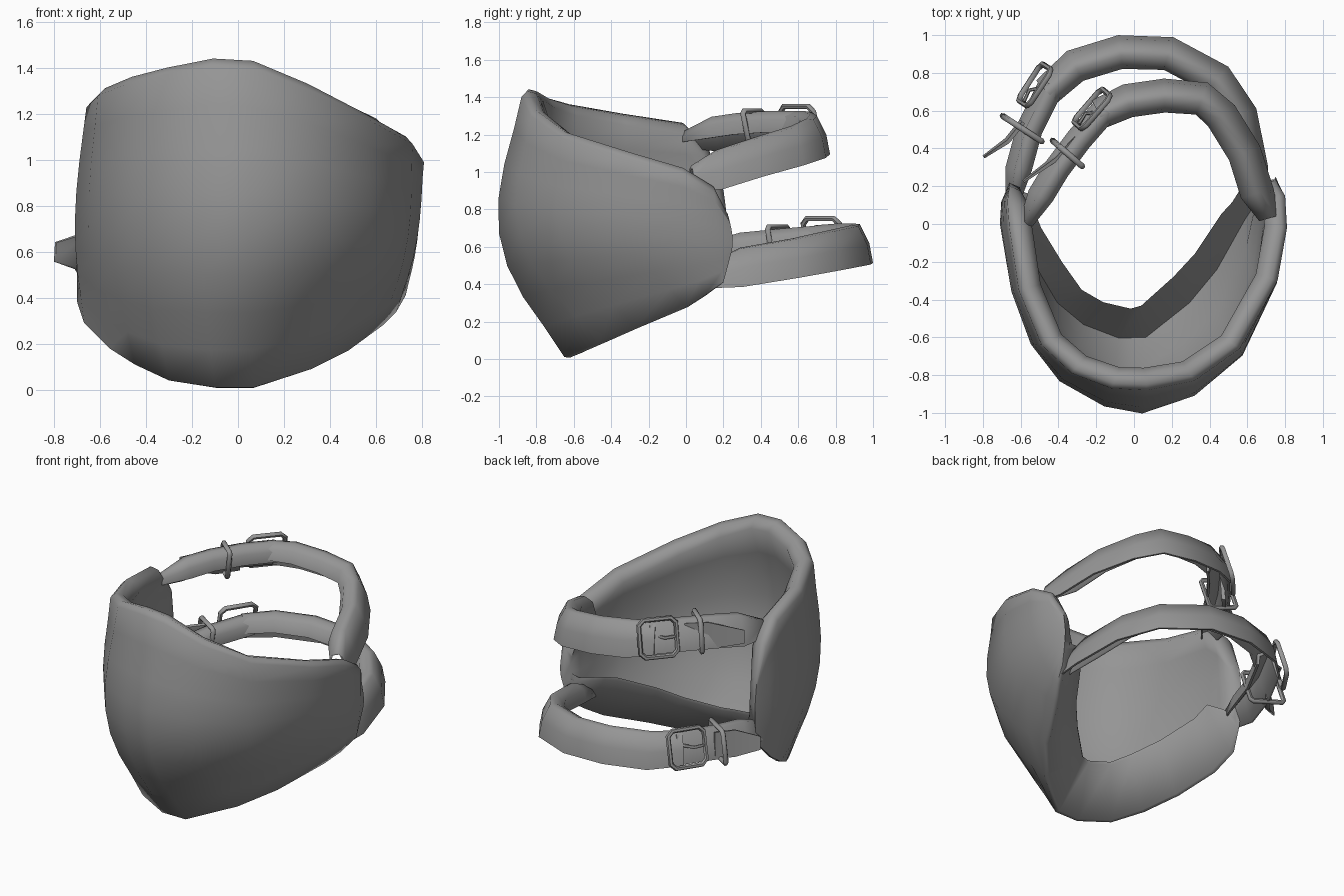
import bpy, bmesh, math
from mathutils import Vector

cube = bpy.data.objects.get("Cube")
if cube:
    bpy.data.objects.remove(cube, do_unlink=True)

grey = bpy.data.materials.new("plain grey")
grey.use_nodes = True
grey.diffuse_color = (0.3, 0.3, 0.3, 1)
grey.node_tree.nodes["Principled BSDF"].inputs["Base Color"].default_value = (0.3, 0.3, 0.3, 1)
UP = Vector((0, 0, 1))


def finish(obj, angle):
    obj.data.materials.append(grey)
    bpy.ops.object.select_all(action='DESELECT')
    bpy.context.view_layer.objects.active = obj
    obj.select_set(True)
    bpy.ops.object.shade_smooth_by_angle(angle=math.radians(angle))


def skin_rings(name, rings, angle):
    """Joins closed rings of points into a capped solid."""
    bm = bmesh.new()
    loops = [[bm.verts.new(p) for p in ring] for ring in rings]
    count = len(rings[0])
    for a, b in zip(loops, loops[1:]):
        for i in range(count):
            j = (i + 1) % count
            bm.faces.new((a[i], a[j], b[j], b[i]))
    bm.faces.new(loops[0])
    bm.faces.new(loops[-1])
    bmesh.ops.recalc_face_normals(bm, faces=bm.faces)
    mesh = bpy.data.meshes.new(name)
    bm.to_mesh(mesh)
    bm.free()
    obj = bpy.data.objects.new(name, mesh)
    bpy.context.collection.objects.link(obj)
    finish(obj, angle)


def tangent(path, i):
    a, b = path[max(i - 1, 0)], path[min(i + 1, len(path) - 1)]
    return Vector((b[0] - a[0], b[1] - a[1], 0)).normalized()


def sweep(name, path, section, taper=(1, 1)):
    """Sweeps a section of (outward, up) offsets along a path."""
    rings = []
    for i, p in enumerate(path):
        d = tangent(path, i)
        out = Vector((d.y, -d.x, 0))
        k = taper[0] if i == 0 else taper[1] if i == len(path) - 1 else 1
        rings.append([Vector(p) + (out * o + UP * h) * k for o, h in section])
    skin_rings(name, rings, 75)


def wire(name, points, radius, closed=True):
    """Makes a round bar along the points."""
    curve = bpy.data.curves.new(name, 'CURVE')
    curve.dimensions = '3D'
    curve.bevel_depth = radius
    curve.bevel_resolution = 1
    curve.use_fill_caps = True
    spline = curve.splines.new('POLY')
    spline.points.add(len(points) - 1)
    for sp, p in zip(spline.points, points):
        sp.co = (*p, 1)
    spline.use_cyclic_u = closed
    obj = bpy.data.objects.new(name, curve)
    bpy.context.collection.objects.link(obj)
    bpy.ops.object.select_all(action='DESELECT')
    bpy.context.view_layer.objects.active = obj
    obj.select_set(True)
    bpy.ops.object.convert(target='MESH')
    finish(bpy.context.object, 60)


def rounded_frame(center, across, up, width, height, cut):
    w, h = width / 2, height / 2
    corners = [(w, h - cut), (w - cut, h), (cut - w, h), (-w, h - cut),
               (-w, cut - h), (cut - w, -h), (w - cut, -h), (w, cut - h)]
    return [center + across * a + up * b for a, b in corners]


def bulge(b, m, t, s):
    """Point on the outer surface between the bottom and top edges."""
    return b.lerp(t, s) + (m - (b + t) / 2) * (4 * s * (1 - s)) ** 1.4 * (1.1 - 0.2 * s)


# Curved padded shell: top edge, widest line and bottom edge, from -x round the front to +x
top = [(-.66, .2, .92), (-.67, .12, 1.13), (-.66, -.02, 1.25), (-.61, -.35, 1.3),
       (-.49, -.64, 1.35), (-.33, -.79, 1.39), (-.12, -.87, 1.43), (.07, -.88, 1.42),
       (.32, -.83, 1.32), (.56, -.66, 1.2), (.76, -.3, 1.09), (.81, -.02, 1.01),
       (.8, .15, .91), (.75, .23, .76)]
middle = [(-.66, .22), (-.7, .12), (-.71, 0), (-.65, -.35), (-.55, -.62), (-.4, -.82),
          (-.16, -.96), (.04, -1), (.32, -.89), (.57, -.67), (.74, -.29), (.78, 0),
          (.78, .17), (.75, .25)]
bottom = [(-.66, .2, .5), (-.7, .1, .38), (-.67, -.04, .29), (-.56, -.25, .18),
          (-.45, -.44, .11), (-.3, -.57, .04), (-.1, -.65, .01), (.07, -.65, .01),
          (.32, -.46, .09), (.48, -.27, .17), (.63, 0, .28), (.69, .1, .34),
          (.73, .2, .41), (.74, .23, .52)]

rings = []
for i, (t, m, b) in enumerate(zip(top, middle, bottom)):
    t, b = Vector(t), Vector(b)
    m = Vector((*m, t.z * .47 + b.z * .53))
    d = tangent(middle, i)
    inward = Vector((-d.y, d.x, 0))
    edge = 0.55 if i in (0, len(top) - 1) else 1
    lip_rise = min(.28, .35 * (t.z - b.z)) * edge
    lip_reach = (.22 - .08 * m.x ** 2) * edge

    # Outer face, rounded rim, lining, then the lip that turns in around the opening
    ring = [bulge(b, m, t, s / 8) for s in range(8)]
    ring += [t - UP * .02, t + inward * .03 * edge + UP * .012,
             t + inward * .08 * edge, t + inward * .12 * edge - UP * .05 * edge]
    ring += [bulge(b, m, t, s) + inward * .11 * edge for s in (.85, .65, .45, .25)]
    ring += [b + inward * .05 * edge + UP * .1 * edge,
             b + inward * lip_reach + UP * (lip_rise + .02),
             b + inward * lip_reach + UP * lip_rise,
             b + inward * .03 * edge - UP * .003]
    rings.append(ring)
skin_rings("padded_shell", rings, 65)

# Straps: folded band with a hollow underside, end strap and loose tail
folded = [(.03, -.105), (.01, 0), (-.04, .1), (-.08, .105), (-.13, .075), (-.15, 0),
          (-.135, 0), (-.115, .06), (-.05, .08), (-.005, 0), (.015, -.105)]
flat = [(.02, -.09), (-.03, .09), (-.08, .095), (-.12, .05), (-.12, -.02),
        (-.105, -.02), (-.1, .04), (-.045, .07), (.005, -.09)]
thin = [(.005, -.085), (-.01, .085), (-.03, .08), (-.02, -.08)]
straps = {
    "upper": dict(
        band=[(.75, .04, .97), (.71, .18, 1.01), (.64, .4, 1.08), (.51, .61, 1.14), (.38, .72, 1.18),
              (.16, .74, 1.2), (-.05, .71, 1.22), (-.21, .63, 1.23)],
        end=[(-.19, .64, 1.23), (-.33, .48, 1.23), (-.45, .32, 1.22), (-.54, .17, 1.2),
             (-.6, 0, 1.17)],
        tail=[(-.32, .47, 1.22), (-.42, .36, 1.21), (-.59, .23, 1.2)],
        buckle=(-.2, .59, 1.24), keeper=(-.36, .38, 1.23), heading=(-.13, -.15, 0), loop=.16),
    "lower": dict(
        band=[(.68, .1, .44), (.68, .3, .49), (.62, .6, .54), (.48, .81, .58),
              (.2, .96, .61), (-.08, .97, .62), (-.34, .89, .62), (-.5, .74, .62)],
        end=[(-.48, .76, .62), (-.6, .52, .6), (-.66, .3, .58), (-.67, .1, .57)],
        tail=[(-.6, .55, .6), (-.68, .45, .6), (-.8, .36, .6)],
        buckle=(-.5, .72, .64), keeper=(-.6, .51, .61), heading=(-.13, -.2, 0), loop=.2),
}

for side, s in straps.items():
    sweep(side + "_padded_strap", s["band"], folded, taper=(.6, .9))
    sweep(side + "_end_strap", s["end"], flat, taper=(1, .5))
    sweep(side + "_strap_tail", s["tail"], thin, taper=(1, .5))

    # Buckle frame, prong and keeper loop
    along = Vector(s["heading"]).normalized()
    out = Vector((along.y, -along.x, 0))
    lean = (UP - out * .3).normalized()
    center = Vector(s["buckle"]) + out * .03
    wire(side + "_buckle", rounded_frame(center, along, lean, .23, .23, .03), .016)
    wire(side + "_buckle_prong",
         [center + along * .11, center + along * .04 + out * .01, center - along * .02 - out * .05],
         .01, False)
    wire(side + "_keeper_loop",
         rounded_frame(Vector(s["keeper"]) - out * .01, out, lean, s["loop"], .2, .015), .016)
